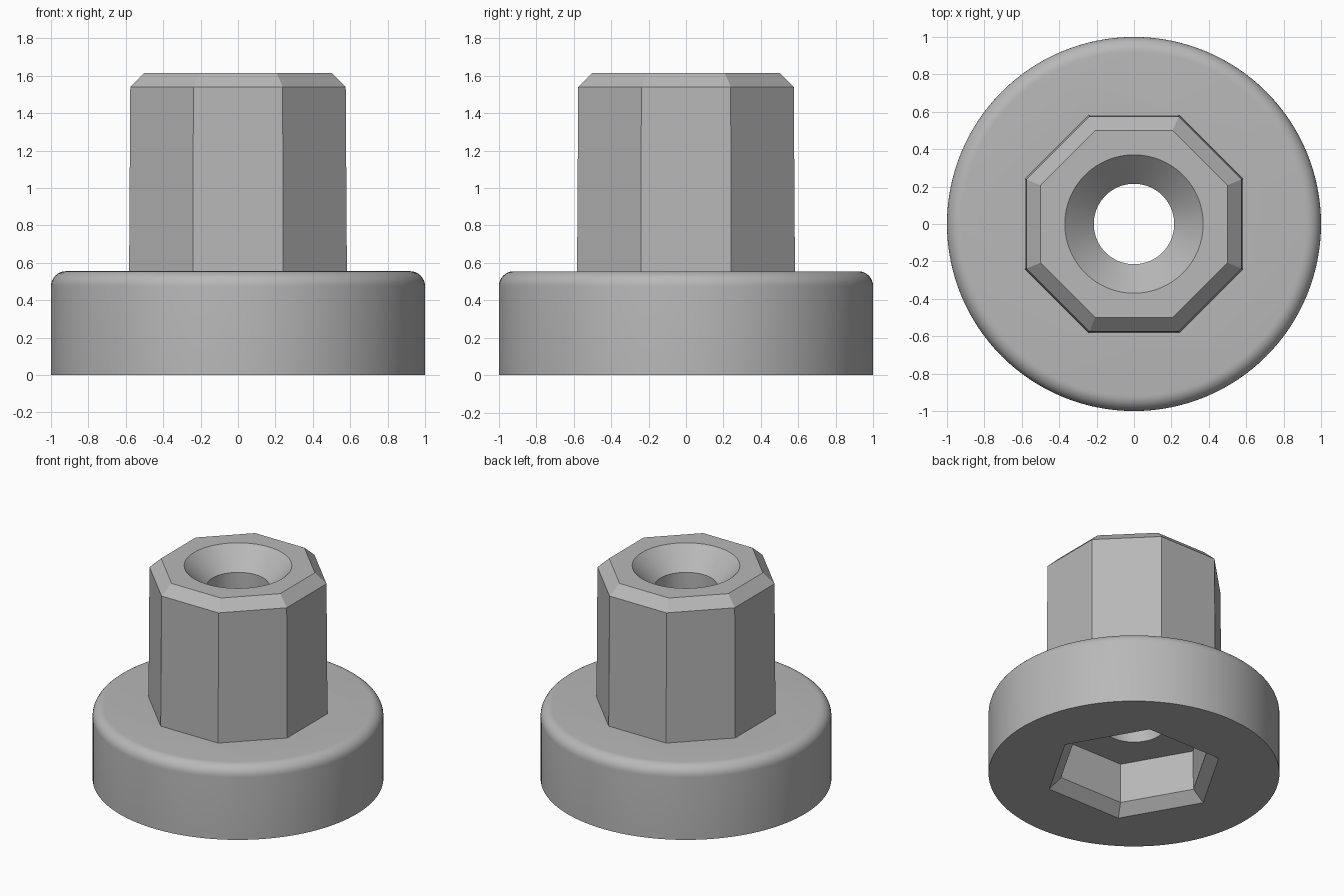
import bpy, bmesh, math

if "Cube" in bpy.data.objects:
    bpy.data.objects.remove(bpy.data.objects["Cube"])

grey = bpy.data.materials.new("plain grey")
grey.diffuse_color = (0.48, 0.48, 0.48, 1)
grey.use_nodes = True
grey.node_tree.nodes["Principled BSDF"].inputs["Base Color"].default_value = grey.diffuse_color


def stack(name, sides, rings, turn=0.0):
    """Closed solid from (radius, z) rings, listed bottom to top."""
    bm = bmesh.new()
    loops = []
    for r, z in rings:
        loops.append([bm.verts.new((r * math.cos(turn + math.tau * i / sides),
                                    r * math.sin(turn + math.tau * i / sides), z))
                      for i in range(sides)])
    for a, b in zip(loops, loops[1:]):
        for i in range(sides):
            j = (i + 1) % sides
            bm.faces.new((a[i], a[j], b[j], b[i]))
    bm.faces.new(loops[0][::-1])
    bm.faces.new(loops[-1])
    mesh = bpy.data.meshes.new(name)
    bm.to_mesh(mesh)
    bm.free()
    mesh.materials.append(grey)
    obj = bpy.data.objects.new(name, mesh)
    bpy.context.collection.objects.link(obj)
    return obj


def combine(target, tool, operation):
    """Apply a boolean and remove the tool object."""
    bpy.context.view_layer.objects.active = target
    mod = target.modifiers.new("cut", 'BOOLEAN')
    mod.operation = operation
    mod.solver = 'EXACT'
    mod.object = tool
    bpy.ops.object.modifier_apply(modifier=mod.name)
    bpy.data.objects.remove(tool)


OCT = 1 / math.cos(math.pi / 8)   # flat-to-corner factors
HEX = 1 / math.cos(math.pi / 6)

# Round flange with a rounded upper rim
TOP, FILLET = 0.555, 0.08
rim = [(1 - FILLET + FILLET * math.cos(math.pi / 2 * k / 8),
        TOP - FILLET + FILLET * math.sin(math.pi / 2 * k / 8)) for k in range(9)]
body = stack("flanged_bushing", 128, [(1, 0)] + rim)

# Slightly tapered octagonal boss with a chamfered top
boss = stack("octagonal_boss", 8, [(0.583 * OCT, 0.45), (0.576 * OCT, 1.54),
                                   (0.5 * OCT, 1.615)], math.pi / 8)
combine(body, boss, 'UNION')

# Hexagonal socket underneath with a chamfered mouth
socket = stack("hex_socket", 6, [(0.637 * HEX, -0.1), (0.537 * HEX, 0),
                                 (0.462 * HEX, 0.075), (0.457 * HEX, 0.375)])
combine(body, socket, 'DIFFERENCE')

# Through bore with a countersunk top
bore = stack("countersunk_bore", 96, [(0.215, 0.2), (0.215, 1.463),
                                      (0.37, 1.615), (0.47, 1.713)])
combine(body, bore, 'DIFFERENCE')

# Smooth round surfaces, crisp flats
bpy.context.view_layer.objects.active = body
body.select_set(True)
bpy.ops.object.shade_smooth_by_angle(angle=math.radians(20))
